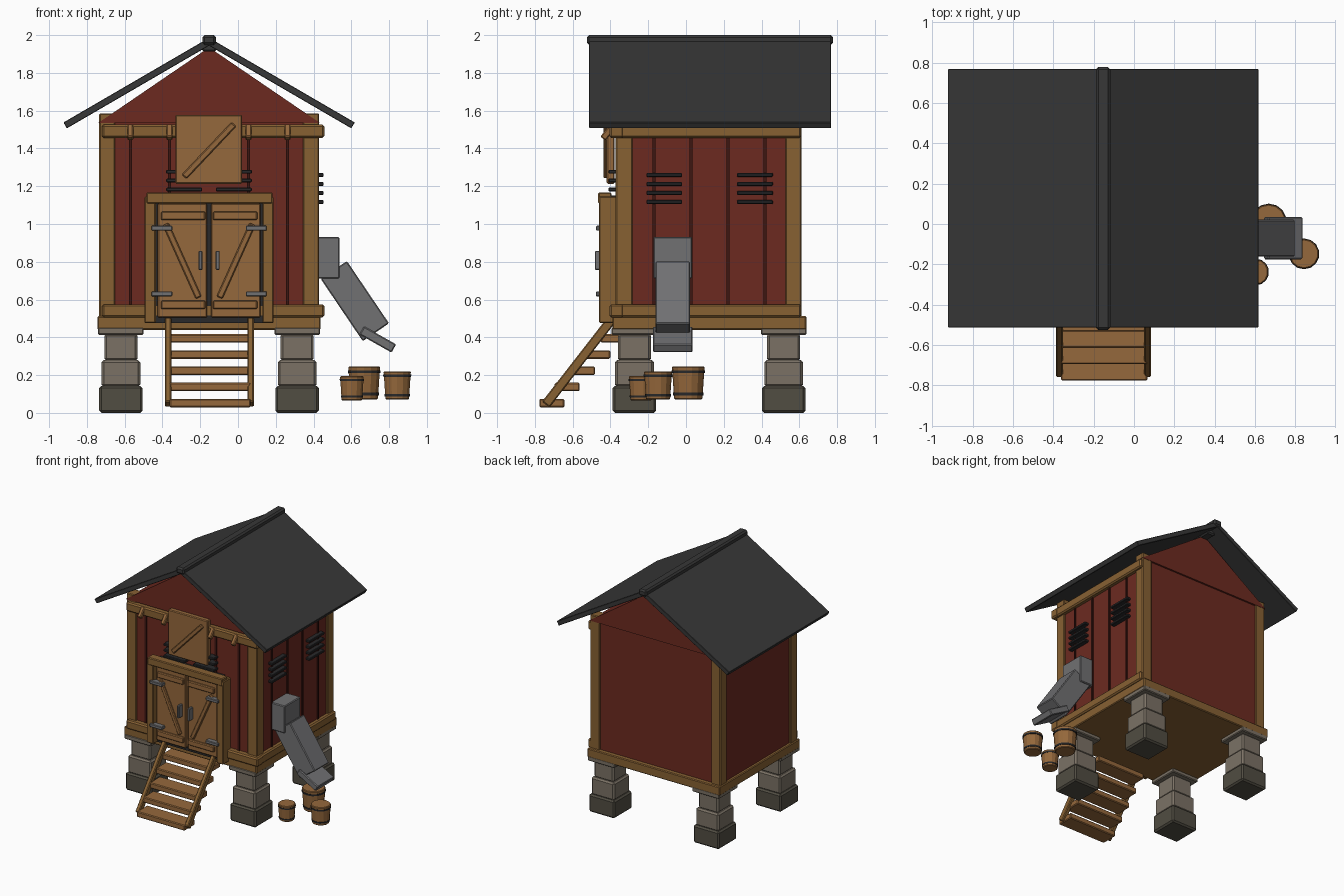
import bpy, bmesh
from math import atan2, hypot, pi

if "Cube" in bpy.data.objects:
    bpy.data.objects.remove(bpy.data.objects["Cube"])

CX = -0.153  # centre line of the hut


def mat(name, r, g, b):
    m = bpy.data.materials.new(name)
    m.diffuse_color = tuple((c / 255) ** 2.2 for c in (r, g, b)) + (1,)
    m.use_nodes = True
    m.node_tree.nodes["Principled BSDF"].inputs["Base Color"].default_value = m.diffuse_color
    return m


WOOD = mat("wood", 148, 104, 62)
BEAM = mat("beam_wood", 134, 97, 54)
RED = mat("red_paint", 108, 46, 37)
GROOVE = mat("groove", 62, 28, 24)
DARK = mat("dark_iron", 45, 45, 46)
ROOF = mat("roofing", 58, 58, 58)
METAL = mat("metal", 112, 112, 114)
STONE = mat("stone", 122, 113, 101)
STONE_D = mat("dark_stone", 82, 78, 68)


def finish(name, bm, m, bevel=0.0):
    me = bpy.data.meshes.new(name)
    bmesh.ops.recalc_face_normals(bm, faces=bm.faces)
    bm.to_mesh(me)
    bm.free()
    o = bpy.data.objects.new(name, me)
    bpy.context.collection.objects.link(o)
    me.materials.append(m)
    if bevel:
        b = o.modifiers.new("bevel", "BEVEL")
        b.width, b.segments = bevel, 1
    return o


def box(name, x, y, z, m, bevel=0.006):
    """Box from (min, max) pairs."""
    bm = bmesh.new()
    bmesh.ops.create_cube(bm, size=1)
    for v in bm.verts:
        v.co = [(a + b) / 2 + c * (b - a) for (a, b), c in zip((x, y, z), v.co)]
    return finish(name, bm, m, bevel)


def bar(name, p, q, across, thick, m, plane="xz", bevel=0.006):
    """Slanted bar from p to q in a plane; across = extent on the other axis."""
    L, w = hypot(q[0] - p[0], q[1] - p[1]), thick / 2
    if plane == "xz":
        o = box(name, (-L / 2, L / 2), across, (-w, w), m, bevel)
        o.rotation_euler.y = -atan2(q[1] - p[1], q[0] - p[0])
        o.location = ((p[0] + q[0]) / 2, 0, (p[1] + q[1]) / 2)
    else:
        o = box(name, across, (-L / 2, L / 2), (-w, w), m, bevel)
        o.rotation_euler.x = atan2(q[1] - p[1], q[0] - p[0])
        o.location = (0, (p[0] + q[0]) / 2, (p[1] + q[1]) / 2)
    return o


def mid(c, w):
    return (c - w / 2, c + w / 2)


# Stone piers
for px in (-0.62, 0.313):
    for py in (-0.273, 0.517):
        for i, (w, z0, z1, m) in enumerate(((0.23, 0, 0.143, STONE_D), (0.205, 0.137, 0.28, STONE),
                                            (0.175, 0.275, 0.42, STONE), (0.242, 0.413, 0.452, STONE))):
            box(f"pier_block_{i}", mid(px, w), mid(py, w), (z0, z1), m, 0.012 if i < 3 else 0.006)

# Floor frame and sill beams
box("floor_frame", (-0.745, 0.437), (-0.39, 0.637), (0.44, 0.512), BEAM)
for n, z in (("sill", (0.505, 0.575)), ("top", (1.455, 1.527))):
    box(n + "_beam_front", (-0.72, 0.457), (-0.405, -0.33), z, BEAM, 0.01)
    box(n + "_beam_right", (0.36, 0.452), (-0.36, 0.61), z, BEAM, 0.01)

# Walls, corner posts and gable
box("walls", (-0.722, 0.418), (-0.358, 0.6), (0.5, 1.54), RED, 0)
for x in ((-0.735, -0.65), (0.343, 0.43)):
    for y in ((-0.372, -0.283), (0.527, 0.612)):
        box("corner_post", x, y, (0.5, 1.585), BEAM)
bm = bmesh.new()
tri = bm.faces.new([bm.verts.new(p) for p in
                    ((-0.74, -0.376, 1.535), (0.434, -0.376, 1.535), (CX, -0.376, 1.935))])
ext = bmesh.ops.extrude_face_region(bm, geom=[tri])["geom"]
bmesh.ops.translate(bm, vec=(0, 0.99, 0), verts=[g for g in ext if isinstance(g, bmesh.types.BMVert)])
finish("gable", bm, RED)

# Plank grooves and pegs on the front, grooves on the right
for x in (-0.57, -0.363, 0.055, 0.262):
    box("front_groove", mid(x, 0.016), (-0.366, -0.35), (0.57, 1.46), GROOVE, 0)
    bar("beam_peg", (-0.44, 1.452), (-0.385, 1.518), mid(x, 0.032), 0.035, WOOD, "yz")
for y in (-0.17, 0.027, 0.222, 0.417):
    box("side_groove", (0.41, 0.426), mid(y, 0.016), (0.57, 1.46), GROOVE, 0)

# Louvre vents
for i in range(4):
    for c in (-0.285, -0.022):
        box("front_louvre", mid(c, 0.19), (-0.41, -0.35), mid(1.277 - i * 0.047, 0.02), DARK, 0.004)
    for c in (-0.115, 0.365):
        box("side_louvre", (0.41, 0.453), mid(c, 0.19), mid(1.26 - i * 0.048, 0.02), DARK, 0.004)

# Roof slabs and ridge
for s in (-1, 1):
    bar("roof_slab", (CX, 1.965), (CX + s * 0.762, 1.522), (-0.513, 0.768), 0.036, ROOF, bevel=0.003)
box("ridge_cap", mid(CX, 0.072), (-0.525, 0.778), (1.948, 2.0), ROOF, 0.012)
box("ridge_beam", mid(CX, 0.075), (-0.44, 0.7), (1.912, 1.96), ROOF, 0.01)

# Double door
box("door_backing", (-0.44, 0.135), (-0.405, -0.35), (0.475, 1.15), DARK, 0)
box("door_lintel", (-0.485, 0.183), (-0.465, -0.395), (1.108, 1.168), BEAM)
for s in (-1, 1):
    def sx(a, b):
        return tuple(sorted((CX + s * a, CX + s * b)))
    box("door_jamb", sx(0.282, 0.342), (-0.46, -0.36), (0.475, 1.145), BEAM)
    box("door_leaf", sx(0.01, 0.272), (-0.437, -0.4), (0.505, 1.108), WOOD)
    for z in (1.043, 0.572):
        box("door_rail", sx(0.02, 0.255), (-0.455, -0.43), mid(z, 0.046), WOOD)
    bar("door_brace", (CX + s * 0.23, 1.0), (CX + s * 0.055, 0.61), (-0.452, -0.43), 0.034, WOOD)
    for z in (0.978, 0.63):
        box("door_hinge", sx(0.195, 0.305), (-0.476, -0.43), mid(z, 0.026), METAL, 0.004)
    box("door_handle", sx(0.035, 0.056), (-0.482, -0.43), (0.757, 0.858), METAL, 0.004)

# Loft hatch
box("loft_hatch", (-0.332, 0.022), (-0.42, -0.378), (1.213, 1.577), WOOD)
bar("hatch_brace", (-0.285, 1.25), (-0.022, 1.528), (-0.436, -0.41), 0.034, WOOD)

# Front stairs
for i in range(5):
    y, z = -0.71 + i * 0.081, 0.052 + i * 0.0855
    box("stair_tread", (-0.362, 0.066), mid(y, 0.132), mid(z, 0.045), WOOD)
for x in (-0.37, 0.067):
    bar("stair_stringer", (-0.742, 0.045), (-0.395, 0.492), mid(x, 0.034), 0.05, BEAM, "yz")

# Metal chute
box("chute_inlet", (0.41, 0.537), (-0.172, 0.032), (0.712, 0.932), METAL)
bar("chute_body", (0.507, 0.757), (0.73, 0.427), (-0.162, 0.022), 0.168, METAL)
bar("chute_lip", (0.655, 0.437), (0.825, 0.341), (-0.175, 0.035), 0.05, METAL)

# Buckets with hoops
for x, y, r, z0, z1 in ((0.843, -0.148, 0.077, 0.07, 0.22), (0.668, 0.012, 0.09, 0.072, 0.246),
                        (0.603, -0.238, 0.067, 0.065, 0.195)):
    h = z1 - z0
    for n, a, b, k, m in (("bucket", 0, 1, 1.0, WOOD), ("bucket_hoop", 0.12, 0.2, 1.05, DARK),
                          ("bucket_hoop", 0.8, 0.88, 1.05, DARK)):
        bm = bmesh.new()
        bmesh.ops.create_cone(bm, cap_ends=True, segments=14, depth=h * (b - a),
                              radius1=r * k * (0.83 + 0.13 * a), radius2=r * k * (0.83 + 0.13 * b))
        o = finish(n, bm, m, 0.005 if n == "bucket" else 0)
        o.location = (x, y, z0 + h * (a + b) / 2)
